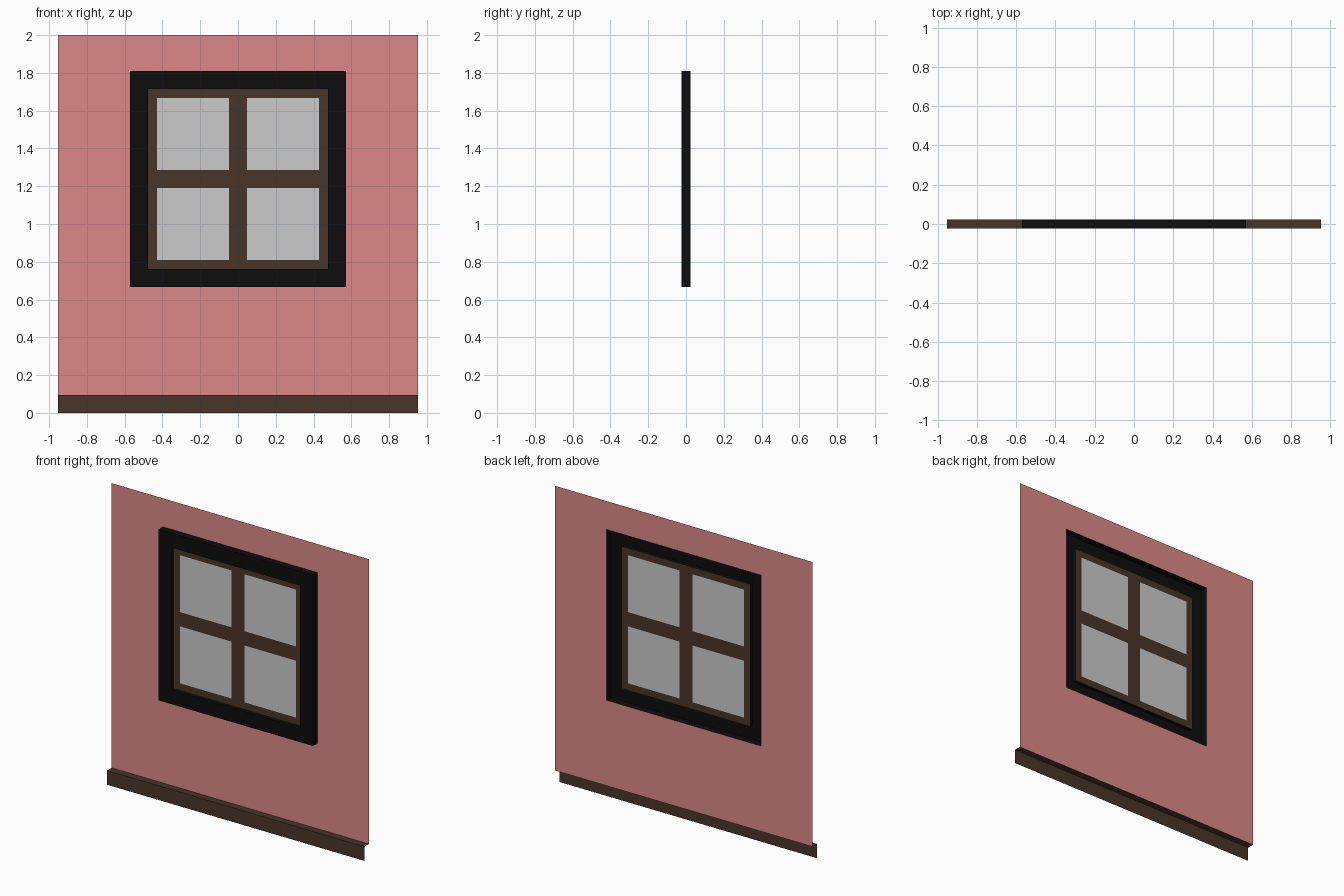
import bpy

if "Cube" in bpy.data.objects:
    bpy.data.objects.remove(bpy.data.objects["Cube"])

M = 2 / 42            # the panel is laid out on a 42-module grid
CZ = 26 * M           # window centre height
FRONT, MID, BACK = -0.5 * M, 0.0, 0.5 * M


def material(name, rgb):
    mat = bpy.data.materials.new(name)
    mat.diffuse_color = (*rgb, 1)
    mat.use_nodes = True
    mat.node_tree.nodes["Principled BSDF"].inputs["Base Color"].default_value = mat.diffuse_color
    return mat


def build(name, quads, mat):
    verts = [v for q in quads for v in q]
    faces = [tuple(range(4 * i, 4 * i + 4)) for i in range(len(quads))]
    mesh = bpy.data.meshes.new(name)
    mesh.from_pydata(verts, [], faces)
    mesh.materials.append(mat)
    obj = bpy.data.objects.new(name, mesh)
    bpy.context.collection.objects.link(obj)
    return obj


def rect(x0, x1, z0, z1, y):
    """Corners of an upright rectangle facing the front."""
    return [(x0, y, z0), (x1, y, z0), (x1, y, z1), (x0, y, z1)]


def square(half, y):
    return rect(-half * M, half * M, CZ - half * M, CZ + half * M, y)


def bridge(a, b):
    """Four quads joining two rectangular loops."""
    return [[a[i], a[(i + 1) % 4], b[(i + 1) % 4], b[i]] for i in range(4)]


pink = material("wall_pink", (0.72, 0.25, 0.25))
brown = material("wood_brown", (0.065, 0.035, 0.022))
black = material("frame_black", (0.004, 0.004, 0.004))
white = material("pane_white", (1, 1, 1))

# Thin wall sheet with a square window opening
build("wall", bridge(rect(-20 * M, 20 * M, 2 * M, 42 * M, BACK), square(12, BACK)), pink)

# Baseboard: front and top face, open at ends and back
w, h = 20 * M, 2 * M
build("baseboard", [
    rect(-w, w, 0, h, FRONT),
    [(-w, FRONT, h), (w, FRONT, h), (w, BACK, h), (-w, BACK, h)],
], brown)

# Window casing: outer sides, front ring, inner reveal
loops = [square(12, BACK), square(12, FRONT), square(10, FRONT), square(10, MID)]
build("window_casing", [q for a, b in zip(loops, loops[1:]) for q in bridge(a, b)], black)

# Sash with crossing bars, and four panes set in the same plane
lines = [-10, -9, -1, 1, 9, 10]
sash, panes = [], []
for i in range(5):
    for j in range(5):
        cell = rect(lines[i] * M, lines[i + 1] * M,
                    CZ + lines[j] * M, CZ + lines[j + 1] * M, MID)
        (panes if i % 2 and j % 2 else sash).append(cell)
build("window_sash", sash, brown)
build("window_panes", panes, white)

# Weld shared corners
import bmesh
for obj in bpy.context.collection.objects:
    bm = bmesh.new()
    bm.from_mesh(obj.data)
    bmesh.ops.remove_doubles(bm, verts=bm.verts, dist=1e-5)
    bm.to_mesh(obj.data)
    bm.free()
